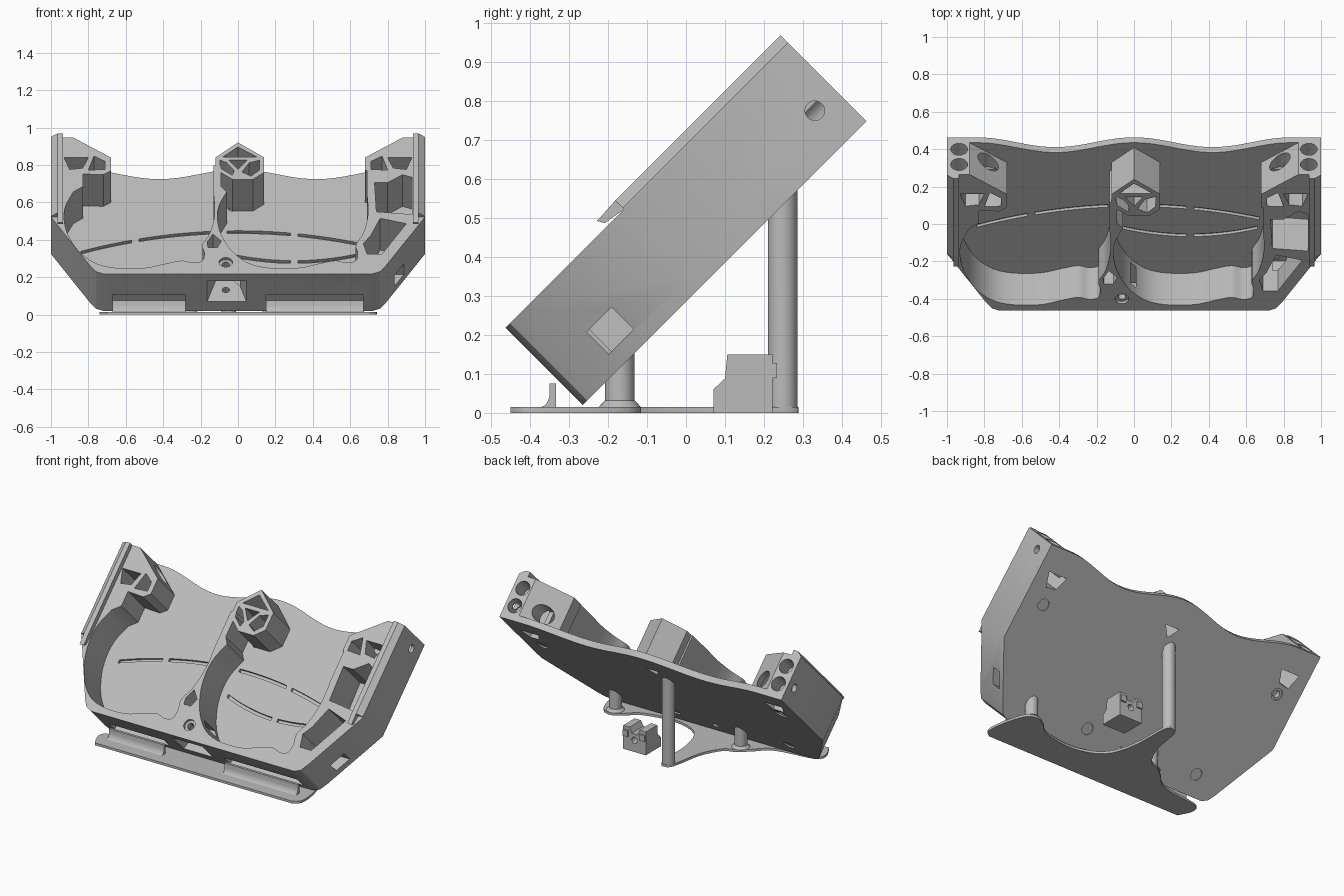
import bpy, bmesh, math
from mathutils import Matrix, Vector

if "Cube" in bpy.data.objects:
    bpy.data.objects.remove(bpy.data.objects["Cube"])

grey = bpy.data.materials.new("plain_grey")
grey.use_nodes = True
grey.diffuse_color = (0.5, 0.5, 0.5, 1)
grey.node_tree.nodes["Principled BSDF"].inputs["Base Color"].default_value = (0.5, 0.5, 0.5, 1)

# Tray space: x across, y up the slope, z out of the tray floor
TILT = Matrix.Translation((0, -0.265, 0.02)) @ Matrix.Rotation(math.radians(45), 4, "X")
FLOOR, RIM, TOP = 0.04, 0.28, 1.03


def prism(name, pts, lo, hi, plane="xy", tray=True):
    """Extrude a closed outline from lo to hi, at right angles to its plane."""
    place = {"xy": lambda a, b, c: (a, b, c),
             "xz": lambda a, b, c: (a, c, b),
             "yz": lambda a, b, c: (c, a, b)}[plane]
    bm = bmesh.new()
    rings = [[bm.verts.new(place(a, b, c)) for a, b in pts] for c in (lo, hi)]
    bm.faces.new(rings[0])
    bm.faces.new(rings[1])
    for i in range(len(pts)):
        j = (i + 1) % len(pts)
        bm.faces.new((rings[0][i], rings[0][j], rings[1][j], rings[1][i]))
    bmesh.ops.recalc_face_normals(bm, faces=bm.faces)
    mesh = bpy.data.meshes.new(name)
    bm.to_mesh(mesh)
    bm.free()
    if tray:
        mesh.transform(TILT)
    mesh.materials.append(grey)
    obj = bpy.data.objects.new(name, mesh)
    bpy.context.collection.objects.link(obj)
    return obj


def cut(obj, cutters):
    for c in cutters:
        mod = obj.modifiers.new("cut", "BOOLEAN")
        mod.operation, mod.solver, mod.object = "DIFFERENCE", "EXACT", c
    bpy.context.view_layer.update()
    ready = obj.evaluated_get(bpy.context.evaluated_depsgraph_get())
    mesh = bpy.data.meshes.new_from_object(ready)
    obj.modifiers.clear()
    obj.data = mesh


def curve(pts, steps=4):
    """Smooth open curve through the points."""
    p = [Vector(q) for q in [pts[0]] + pts + [pts[-1]]]
    out = []
    for a, b, c, d in zip(p, p[1:], p[2:], p[3:]):
        for k in range(steps):
            t = k / steps
            q = 0.5 * (2 * b + (c - a) * t + (2 * a - 5 * b + 4 * c - d) * t ** 2
                       + (3 * b - a - 3 * c + d) * t ** 3)
            out.append(tuple(q))
    return out + [tuple(pts[-1])]


def circle(x, y, r, n=28):
    return [(x + r * math.cos(math.tau * i / n), y + r * math.sin(math.tau * i / n)) for i in range(n)]


def box(x0, x1, y0, y1):
    return [(x0, y0), (x1, y0), (x1, y1), (x0, y1)]


def flip(pts, s):
    return [(s * x, y) for x, y in pts]


# Tray floor with a wavy top edge
corner = [(0.72, 0), (0.76, 0.017), (0.79, 0.06), (1, 0.43), (1, TOP)]
wave = [(0.84 - 0.035 * i, 0.993 + 0.037 * math.cos(math.tau * i / 24)) for i in range(49)]
floor = prism("tray_floor", corner + wave + flip(corner[::-1], -1), 0, FLOOR)

# Wall frame: two equal bowls, corner posts and the front wall in one outline
bowl = curve([(-.88, .62), (-.92, .52), (-.93, .42), (-.91, .3), (-.85, .17), (-.76, .08),
              (-.65, .045), (-.5, .045), (-.38, .08), (-.3, .1), (-.24, .085), (-.19, .1),
              (-.18, .16), (-.19, .22), (-.15, .31), (-.125, .45), (-.13, .6)])
PITCH = 0.82
right_bowl = [(x + PITCH, y) for x, y in bowl]
post_edge = [(-.83, .66), (-.83, .755), (-.72, .75), (-.68, .78), (-.68, .88), (-.88, TOP)]
outline = (flip(corner[::-1], -1)[1:] + corner
           + [(.88, TOP), (.68, .88), (.68, .78), (.69, .78)] + right_bowl[::-1]
           + [(-.09, .66), (-.09, .82), (-.13, .82)] + bowl[::-1] + post_edge + [(-1, TOP)])
frame = prism("wall_frame", outline, FLOOR, RIM)

# Centre post
post = prism("centre_post", [(0, .993), (-.12, .88), (-.12, .79), (-.03, .715), (.08, .715),
                             (.14, .767), (.14, .88)], FLOOR, RIM)
hollow = prism("cut_post", [(-.05, .86), (0, .79), (.05, .86)], -.01, .3)
post_cuts = [hollow] + [prism("cut_post", p, .08, .3) for p in (
    [(-.08, .885), (.1, .885), (0, .96)],
    [(.06, .84), (.115, .86), (.115, .785), (.07, .74), (.02, .77)],
    [(-.06, .84), (-.095, .86), (-.095, .8), (-.03, .745), (-.02, .78)])]

# Pockets and holes in the frame
through, frame_cuts = [hollow], []
for s in (-1, 1):
    slot = prism("cut_slot", flip([(-.93, .88), (-.8, .88), (-.83, .8), (-.9, .79)], s), -.01, .3)
    through.append(slot)
    frame_cuts += [slot,
                   prism("cut_pocket", flip([(-.77, .89), (-.71, .85), (-.71, .79), (-.8, .785)], s), .07, .3),
                   prism("cut_oval", circle(s * .78, .11, .055), .86, 1.1, "xz"),
                   prism("cut_side", circle(.955, .113, .025), min(s * .96, s * 1.1), max(s * .96, s * 1.1), "yz")]
    frame_cuts += [prism("cut_end", circle(s * .935, n, .045), .92, 1.1, "xz") for n in (.09, .205)]
screw = prism("cut_screw", circle(-.065, .088, .02), -.01, .3)
through.append(screw)
frame_cuts += [screw,
               prism("cut_sink", circle(-.065, .088, .036), .262, .3),
               prism("cut_boss", [(-.16, .2), (-.165, .24), (-.135, .3), (-.09, .25), (-.11, .2)], .08, .3),
               prism("cut_bay", [(.74, .47), (.93, .45), (.93, .73), (.88, .75), (.8, .69), (.73, .69)], FLOOR, .3),
               prism("cut_bay", [(.69, .15), (.77, .15), (.9, .38), (.76, .42), (.71, .29), (.67, .23)], FLOOR, .3),
               prism("cut_window", box(.14, .23, .045, .125), .74, 1, "yz"),
               prism("cut_front", [(-.18, -.05), (.06, -.05), (0, .155), (-.12, .155)], .07, .225)]
rails = ((-.67, -.28), (.15, .67))
frame_cuts += [prism("cut_groove", box(a, b, -.05, .03), FLOOR, .125) for a, b in rails]


# Curved grooves and screw seats in the floor
def groove(f, a, b):
    xs = [a + (b - a) * i / 12 for i in range(13)]
    pts = [(x, f(x) - .01) for x in xs] + [(x, f(x) + .01) for x in xs[::-1]]
    return prism("cut_arc", pts, .022, .06)


def upper(x):
    return .556 - .22 * x * x


def lower(x):
    return .33 + .45 * (x - .3) ** 2


through += [groove(upper, a, b) for a, b in ((-.84, -.57), (-.53, -.14), (-.06, .28), (.32, .67))]
through += [groove(lower, a, b) for a, b in ((-.06, .28), (.32, .66))]
through += [prism("cut_hole", circle(x, .735, .022), -.01, .06) for x in (-.85, -.03)]
for x, y in ((-.61, .13), (.2, .13), (.86, .69), (-.85, .735)):
    through.append(prism("cut_seat", circle(x, y, .036), -.01, .008))

cut(frame, frame_cuts)
cut(post, post_cuts)
cut(floor, through)

# Raised side rims with a chamfered outer edge and a small hook
for s, side in ((-1, "right"), (1, "left")):
    prism(side + "_rim", flip([(.935, RIM), (1, RIM), (1, .285), (.965, .312), (.935, .312)], s), .43, TOP, "xz")
    prism(side + "_hook", [(.36, .308), (.37, .29), (.43, RIM), (.43, .312)],
          min(s * .935, s * .965), max(s * .935, s * .965), "yz")

# Foot plate with lobes for the legs and an arm for the rear prop
foot = curve([(.7, -.45), (.74, -.41), (.735, -.3), (.69, -.15), (.62, -.115), (.55, -.15), (.46, -.22),
              (.25, -.25), (.07, -.18), (0, 0), (-.01, .25), (-.05, .288), (-.09, .25), (-.13, .05),
              (-.2, -.08), (-.27, -.115), (-.34, -.17), (-.45, -.26), (-.7, -.3), (-.74, -.36), (-.7, -.45)])
prism("foot_plate", foot, 0, .015, tray=False)

# Legs and rear prop, their tops sloped to meet the tray
for name, x, y in (("left_leg", .62, -.17), ("right_leg", -.27, -.17), ("rear_prop", -.05, .248)):
    leg = prism(name, circle(x, y, .038), 0, 1, tray=False)
    for v in leg.data.vertices:
        if v.co.z > .5:
            v.co.z = v.co.y + .285 + .02
    if name != "rear_prop":
        collar = prism(name + "_collar", circle(x, y, .054), .015, .032, tray=False)
        for v in collar.data.vertices:
            if v.co.z > .03:
                v.co.x, v.co.y = x + (v.co.x - x) * .72, y + (v.co.y - y) * .72

# Front rails on the foot plate
rail = [(-.372, .015), (-.333, .015), (-.333, .075), (-.35, .075), (-.35, .045), (-.354, .03), (-.361, .02)]
for (a, b), side in zip(rails, ("right", "left")):
    prism(side + "_rail", rail, a, b, "yz", tray=False)

# Loose bracket behind the tray
bracket = prism("bracket", [(.07, 0), (.07, .06), (.1, .088), (.106, .15), (.222, .15), (.222, 0)],
                .13, .29, "yz", tray=False)
bracket_cuts = [prism("cut_bracket", circle(.21, .075, .02), 0, .5, "xz", tray=False),
                prism("cut_bracket", [(.17, .16), (.19, .115), (.23, .115), (.25, .16)], 0, .5, "xz", tray=False)]
cut(bracket, bracket_cuts)
for x in (.15, .27):
    prism("bracket_tab", box(x - .018, x + .018, .09, .128), .22, .234, "xz", tray=False)

# Remove cutters and smooth the curved faces
for obj in list(bpy.data.objects):
    if obj.name.startswith("cut_"):
        bpy.data.objects.remove(obj)
    elif obj.type == "MESH" and grey.name in obj.data.materials:
        obj.data.shade_smooth()
        obj.data.set_sharp_from_angle(angle=math.radians(30))
